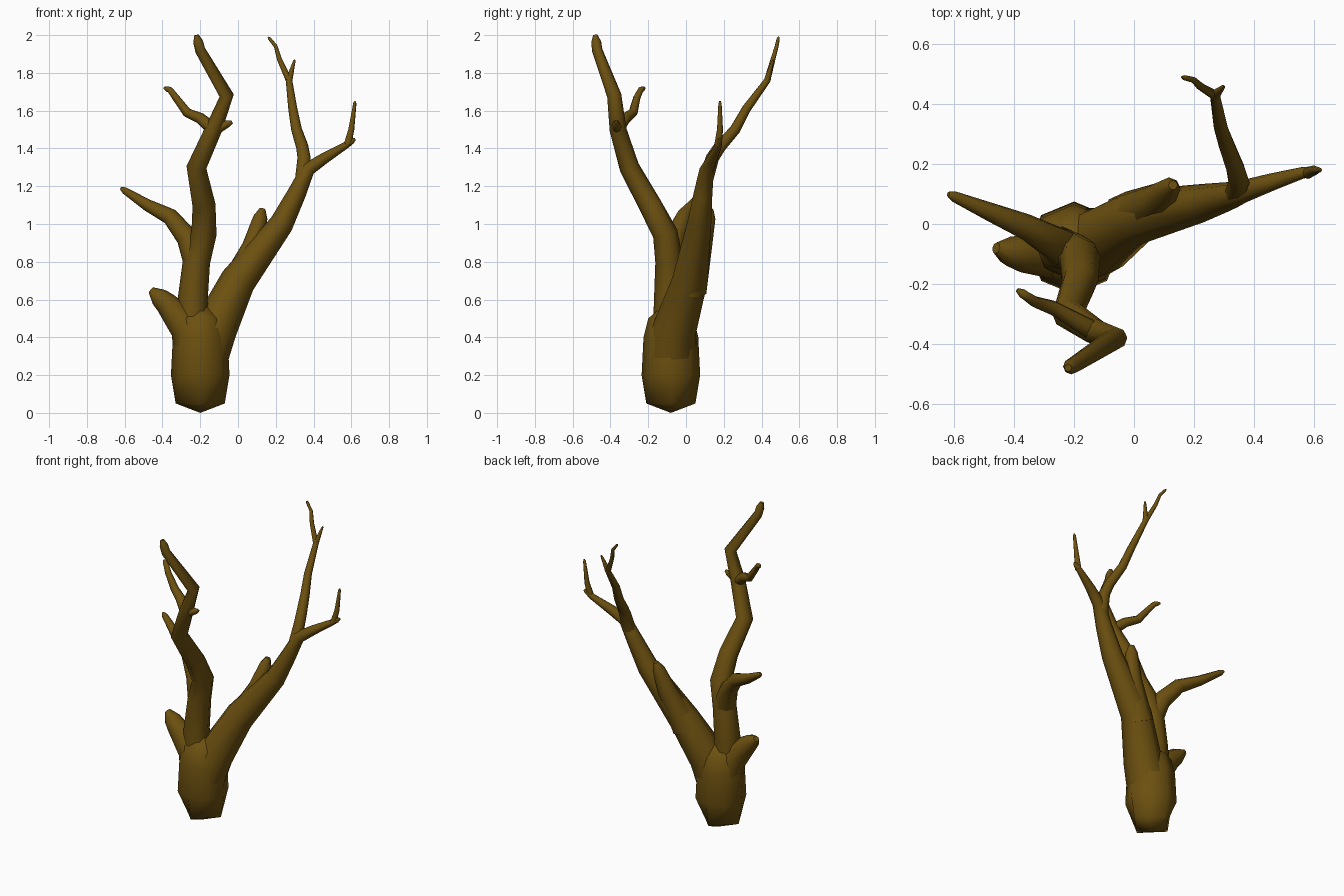
import bpy
import bmesh
import math
from mathutils import Vector

cube = bpy.data.objects.get("Cube")
if cube:
    bpy.data.objects.remove(cube, do_unlink=True)

bark = bpy.data.materials.new("brown bark")
bark.use_nodes = True
bark.diffuse_color = (0.15, 0.08, 0.005, 1)
shader = bark.node_tree.nodes["Principled BSDF"]
shader.inputs["Base Color"].default_value = bark.diffuse_color
shader.inputs["Roughness"].default_value = 0.9
SIDES = 8


def add_ring(bm, centre, along, radius):
    """Add one round section facing along the limb."""
    along = along.normalized()
    across = Vector((0, 1, 0))
    across = (across - along * across.dot(along)).normalized()
    sideways = along.cross(across)
    ring = []
    for k in range(SIDES):
        angle = math.tau * k / SIDES
        offset = across * math.cos(angle) + sideways * math.sin(angle)
        ring.append(bm.verts.new(centre + offset * radius))
    return ring


def bridge(bm, low, high):
    for k in range(SIDES):
        following = (k + 1) % SIDES
        bm.faces.new((low[k], low[following], high[following], high[k]))


def finish(bm, name):
    """Turn the mesh into a smooth bark object."""
    bmesh.ops.recalc_face_normals(bm, faces=bm.faces)
    mesh = bpy.data.meshes.new(name)
    bm.to_mesh(mesh)
    bm.free()
    mesh.materials.append(bark)
    obj = bpy.data.objects.new(name, mesh)
    bpy.context.collection.objects.link(obj)
    bpy.ops.object.select_all(action="DESELECT")
    obj.select_set(True)
    bpy.context.view_layer.objects.active = obj
    bpy.ops.object.shade_smooth_by_angle(angle=math.radians(50))


def limb(name, path, root, tip):
    """Sweep a section along the path, tapering from root to tip radius."""
    path = [Vector(point) for point in path]
    # pull the last full section back, to leave a tapered end
    end_direction = (path[-1] - path[-2]).normalized()
    stations = path[:-1] + [path[-1] - end_direction * tip * 1.5, path[-1]]
    travelled = [0]
    for start, end in zip(stations, stations[1:]):
        travelled.append(travelled[-1] + (end - start).length)
    bm = bmesh.new()
    rings = []
    last = len(stations) - 1
    for i, centre in enumerate(stations):
        along = stations[min(i + 1, last)] - stations[max(i - 1, 0)]
        radius = root + (tip - root) * travelled[i] / travelled[-1]
        if i == last:
            radius *= 0.5
        rings.append(add_ring(bm, centre, along, radius))
    for low, high in zip(rings, rings[1:]):
        bridge(bm, low, high)
    bm.faces.new(rings[0])
    bm.faces.new(rings[-1])
    finish(bm, name)
    return path


def trunk(centre, heights, radii):
    """Upright trunk with a diamond foot and a shallow point below it."""
    bm = bmesh.new()
    up = Vector((0, 0, 1))
    rings = [add_ring(bm, centre + up * h, up, r) for h, r in zip(heights, radii)]
    for low, high in zip(rings, rings[1:]):
        bridge(bm, low, high)
    bm.faces.new(rings[-1])
    foot = rings[0]
    for k in range(SIDES):
        if k % 2:
            foot[k].co = (foot[k - 1].co + foot[(k + 1) % SIDES].co) / 2
    apex = bm.verts.new(centre)
    for k in range(SIDES):
        bm.faces.new((apex, foot[(k + 1) % SIDES], foot[k]))
    finish(bm, "trunk")


# Trunk and its broken stub; every root starts inside the trunk
trunk(Vector((-.2, -.08, 0)), heights=(.05, .2, .4, .5, .56), radii=(.13, .155, .145, .12, .05))
limb("trunk_stub", [(-.21, -.08, .3), (-.27, -.09, .46), (-.38, -.1, .58), (-.46, -.08, .65)],
     root=.13, tip=.038)

# Right limb and everything growing from it
right_limb = limb("right_limb", [
    (-.24, -.09, .3), (-.24, -.09, .6), (-.22, -.09, .8), (-.18, -.11, .95), (-.18, -.19, 1.1),
    (-.22, -.3, 1.3), (-.13, -.36, 1.5), (-.06, -.38, 1.68), (-.2, -.47, 1.92),
    (-.22, -.48, 2)], root=.09, tip=.025)
limb("right_side_branch", [
    right_limb[2], (-.27, -.06, .93), (-.36, -.01, 1.04), (-.48, .04, 1.1), (-.62, .1, 1.19)],
    root=.07, tip=.016)
limb("right_upper_twig", [
    right_limb[6], (-.2, -.32, 1.56), (-.27, -.28, 1.59), (-.33, -.26, 1.67),
    (-.36, -.24, 1.71), (-.39, -.22, 1.72)], root=.035, tip=.014)
limb("right_upper_knob", [right_limb[6], (-.08, -.37, 1.52), (-.03, -.37, 1.54)],
     root=.035, tip=.014)

# Left limb running out into its outer branch, and its broken shoulder
left_limb = limb("left_limb", [
    (-.18, -.08, .3), (-.12, -.06, .45), (0, .02, .7), (.23, .07, 1), (.31, .09, 1.16),
    (.37, .11, 1.29), (.46, .14, 1.35), (.56, .17, 1.41), (.62, .18, 1.45)],
    root=.13, tip=.014)
limb("left_broken_shoulder", [
    (-.02, .02, .65), (.08, .08, .88), (.13, .13, 1.08)], root=.09, tip=.032)
limb("left_outer_twig", [
    (.58, .17, 1.42), (.6, .18, 1.5), (.62, .18, 1.65)], root=.02, tip=.008)

# Inner branch of the left fork
inner_branch = limb("left_inner_branch", [
    (.34, .1, 1.22), (.35, .14, 1.35), (.34, .18, 1.41), (.31, .26, 1.5), (.29, .32, 1.61),
    (.27, .43, 1.76), (.22, .46, 1.87), (.2, .48, 1.94), (.16, .49, 1.99)], root=.04, tip=.008)
limb("left_inner_twig", [inner_branch[5], (.3, .46, 1.87)], root=.018, tip=.006)
